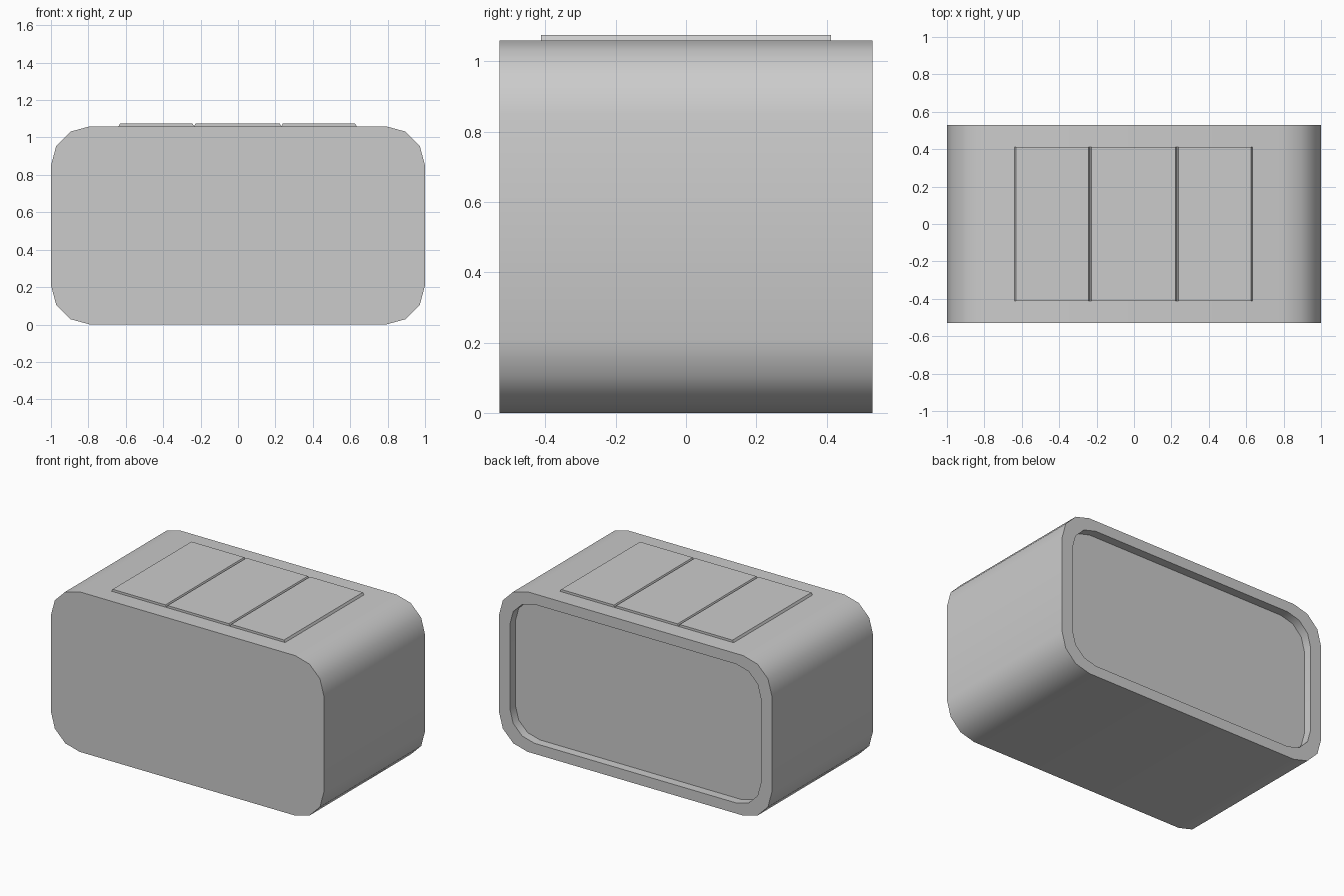
import bpy
from math import cos, sin, radians

if "Cube" in bpy.data.objects:
    bpy.data.objects.remove(bpy.data.objects["Cube"])

W, H, D, R = 1.0, 0.53, 0.53, 0.21  # half width, half height, half depth, corner radius


def rounded_loop(w, h, r, y, steps=3):
    """Rounded rectangle in the xz plane, centred at z = H."""
    pts = []
    for k, (sx, sz) in enumerate([(1, 1), (-1, 1), (-1, -1), (1, -1)]):
        for i in range(steps + 1):
            a = radians(90 * k + 90 * i / steps)
            pts.append((sx * (w - r) + r * cos(a), y, H + sz * (h - r) + r * sin(a)))
    return pts


def loft(name, loops):
    """Skin matching loops in order and cap both ends."""
    n = len(loops[0])
    verts = [p for loop in loops for p in loop]
    faces = [tuple(range(n)), tuple(reversed(range(len(verts) - n, len(verts))))]
    for j in range(len(loops) - 1):
        for i in range(n):
            a, b = j * n + i, j * n + (i + 1) % n
            faces.append((b, a, a + n, b + n))
    mesh = bpy.data.meshes.new(name)
    mesh.from_pydata(verts, [], faces)
    mesh.update()
    obj = bpy.data.objects.new(name, mesh)
    bpy.context.collection.objects.link(obj)
    return obj


# Rounded body with a shallow recess in the back
body = loft("body", [
    rounded_loop(W, H, R, -D),
    rounded_loop(W, H, R, D),
    rounded_loop(W - 0.08, H - 0.07, 0.18, D),
    rounded_loop(W - 0.08, H - 0.07, 0.18, D - 0.058),
])
bpy.context.view_layer.objects.active = body
body.select_set(True)
bpy.ops.object.shade_smooth_by_angle(angle=radians(40))

# Three thin top panels with sloped sides, separated by V grooves
BASE, TOP, SLOPE, PY = 2 * H, 2 * H + 0.015, 0.008, 0.413
edges = [-0.638, -0.235, 0.231, 0.634]
profile = []
for x0, x1 in zip(edges, edges[1:]):
    profile += [(x0, BASE), (x0 + SLOPE, TOP), (x1 - SLOPE, TOP)]
profile.append((edges[-1], BASE))
for i, (x0, x1) in enumerate(zip(edges, edges[1:])):
    section = [(x1, BASE), (x1 - SLOPE, TOP), (x0 + SLOPE, TOP), (x0, BASE)]
    loft(f"top_panel_{i + 1}", [[(x, y, z) for x, z in section] for y in (-PY, PY)])
